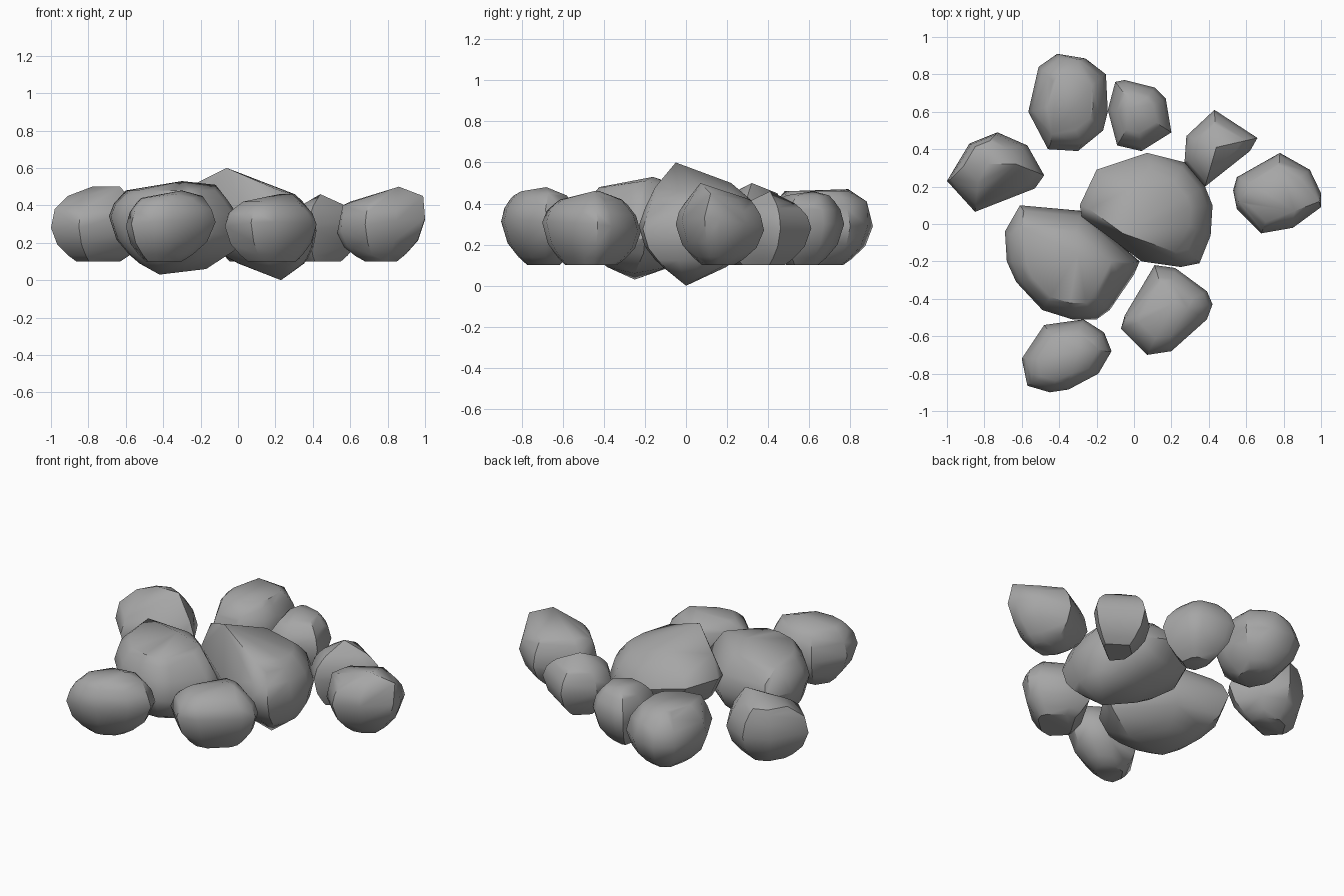
import bpy
import bmesh
import math

# Remove the default cube only
default_cube = bpy.data.objects.get("Cube")
if default_cube:
    bpy.data.objects.remove(default_cube, do_unlink=True)

# One flat stone colour
stone = bpy.data.materials.new("stone_grey")
stone.use_nodes = True
colour = (0.38, 0.38, 0.38, 1.0)
stone.diffuse_color = colour
shader = stone.node_tree.nodes["Principled BSDF"]
shader.inputs["Base Color"].default_value = colour
shader.inputs["Roughness"].default_value = 0.9


def ring(outline, centre, size, height):
    """Copy the plan outline, shrunk toward a centre, at a given height."""
    cx, cy = centre
    return [(cx + (x - cx) * size, cy + (y - cy) * size, height(x, y))
            for x, y in outline]


def rock(name, outline, belt, top, bottom, top_size=0.55, bottom_size=0.42,
         top_shift=(0, 0), bottom_shift=(0, 0), slope=(0, 0), peaks=()):
    """Faceted boulder: a widest belt, bulging to a cap above and below."""
    middle = [sum(p[axis] for p in outline) / len(outline) for axis in (0, 1)]

    def belt_height(x, y):
        return belt + slope[0] * (x - middle[0]) + slope[1] * (y - middle[1])

    points = ring(outline, middle, 1, belt_height) + list(peaks)
    caps = ((top, top_size, top_shift), (bottom, bottom_size, bottom_shift))
    for level, size, shift in caps:
        for step in (0.5, 0.82, 1):
            drift = step ** 2
            scale = 1 - (1 - size) * drift

            def height(x, y):
                start = belt_height(x, y)
                return start + (level - start) * step

            layer = ring(outline, middle, scale, height)
            points += [(x + shift[0] * drift, y + shift[1] * drift, z)
                       for x, y, z in layer]

    # Wrap the points in a convex skin and merge nearly flat facets
    bm = bmesh.new()
    for point in points:
        bm.verts.new(point)
    result = bmesh.ops.convex_hull(bm, input=bm.verts)
    unused = {item for key in ("geom_interior", "geom_unused")
              for item in result[key] if isinstance(item, bmesh.types.BMVert)}
    bmesh.ops.delete(bm, geom=list(unused), context="VERTS")
    bmesh.ops.dissolve_limit(bm, angle_limit=math.radians(4),
                             verts=bm.verts, edges=bm.edges)
    bmesh.ops.recalc_face_normals(bm, faces=bm.faces)
    mesh = bpy.data.meshes.new(name)
    bm.to_mesh(mesh)
    bm.free()
    mesh.materials.append(stone)
    obj = bpy.data.objects.new(name, mesh)
    bpy.context.collection.objects.link(obj)

    # Soft shading inside each broad facet, crisp main ridges
    bpy.ops.object.select_all(action="DESELECT")
    obj.select_set(True)
    bpy.context.view_layer.objects.active = obj
    bpy.ops.object.shade_smooth_by_angle(angle=math.radians(40))


# Two large boulders in the middle
rock("large_centre_rock",
     [(.07, .38), (.27, .33), (.38, .2), (.42, .1), (.41, -.06), (.35, -.21),
      (.25, -.23), (.04, -.2), (-.28, .04), (-.29, .1), (-.2, .29)],
     belt=.31, top=.46, bottom=.09, top_size=.6, bottom_size=.5,
     bottom_shift=(.08, -.03), slope=(-.15, 0),
     peaks=[(-.06, -.05, .6), (.22, -.15, .48), (-.24, .08, .51),
            (.23, 0, 0), (.04, .22, .5)])

rock("large_left_rock",
     [(-.61, .1), (-.28, .07), (.03, -.2), (0, -.27), (-.13, -.46),
      (-.2, -.51), (-.33, -.51), (-.49, -.46), (-.63, -.31), (-.68, -.2),
      (-.69, -.04)],
     belt=.29, top=.48, bottom=.09, top_size=.66, bottom_size=.5,
     slope=(-.16, 0),
     peaks=[(-.6, -.02, .48), (-.3, -.16, .53), (-.12, -.2, .51),
            (-.24, -.42, .45), (-.42, -.25, .03), (-.17, -.25, .06)])

# Smaller stones scattered around them
rock("back_left_rock",
     [(-.41, .91), (-.26, .885), (-.15, .8), (-.14, .6), (-.165, .5),
      (-.3, .39), (-.46, .4), (-.565, .6), (-.51, .84)],
     belt=.29, top=.46, bottom=.1, top_size=.58,
     peaks=[(-.41, .79, .47), (-.3, .88, .41), (-.44, .48, .46),
            (-.28, .43, .4), (-.18, .73, .4)])

rock("back_rock",
     [(-.05, .77), (.11, .73), (.17, .67), (.2, .49), (.04, .39),
      (-.09, .42), (-.14, .61), (-.1, .76)],
     belt=.3, top=.44, bottom=.1, top_size=.55, bottom_size=.4,
     bottom_shift=(0, -.03),
     peaks=[(-.03, .62, .46), (.15, .62, .39), (-.05, .73, .38)])

rock("back_right_rock",
     [(.43, .61), (.66, .46), (.62, .39), (.38, .2), (.27, .33), (.28, .47)],
     belt=.28, top=.4, bottom=.1, top_size=.6, bottom_size=.5,
     bottom_shift=(0, -.03), peaks=[(.44, .41, .46)])

rock("right_rock",
     [(.78, .38), (.94, .29), (1, .165), (1, .09), (.85, -.02), (.68, -.05),
      (.55, .08), (.53, .18), (.55, .25)],
     belt=.29, top=.42, bottom=.1, top_size=.7, bottom_size=.36,
     slope=(.15, -.1),
     peaks=[(.86, .07, .5), (.99, .12, .45), (.56, .12, .4)])

rock("front_right_rock",
     [(.11, -.22), (.22, -.235), (.39, -.36), (.42, -.43), (.39, -.51),
      (.2, -.68), (.07, -.7), (-.07, -.56), (-.05, -.49)],
     belt=.29, top=.42, bottom=.1, top_size=.62, bottom_size=.52,
     slope=(.05, -.1),
     peaks=[(.22, -.42, .46), (.29, -.45, .46), (-.05, -.51, .36)])

rock("front_left_rock",
     [(-.27, -.51), (-.16, -.58), (-.12, -.68), (-.19, -.8), (-.35, -.885),
      (-.45, -.9), (-.57, -.865), (-.6, -.72), (-.48, -.54)],
     belt=.3, top=.44, bottom=.1, top_size=.66, bottom_size=.4,
     bottom_shift=(-.04, .02), slope=(.06, -.1),
     peaks=[(-.3, -.68, .48), (-.19, -.67, .45), (-.55, -.8, .4),
            (-.33, -.8, .46)])

rock("left_rock",
     [(-.73, .49), (-.57, .42), (-.48, .26), (-.53, .19), (-.85, .065),
      (-1, .23), (-.98, .25), (-.88, .43)],
     belt=.28, top=.45, bottom=.1, top_size=.52, bottom_size=.45,
     top_shift=(-.03, .05),
     peaks=[(-.63, .32, .5), (-.78, .32, .5), (-.98, .24, .38),
            (-.86, .13, .37)])
